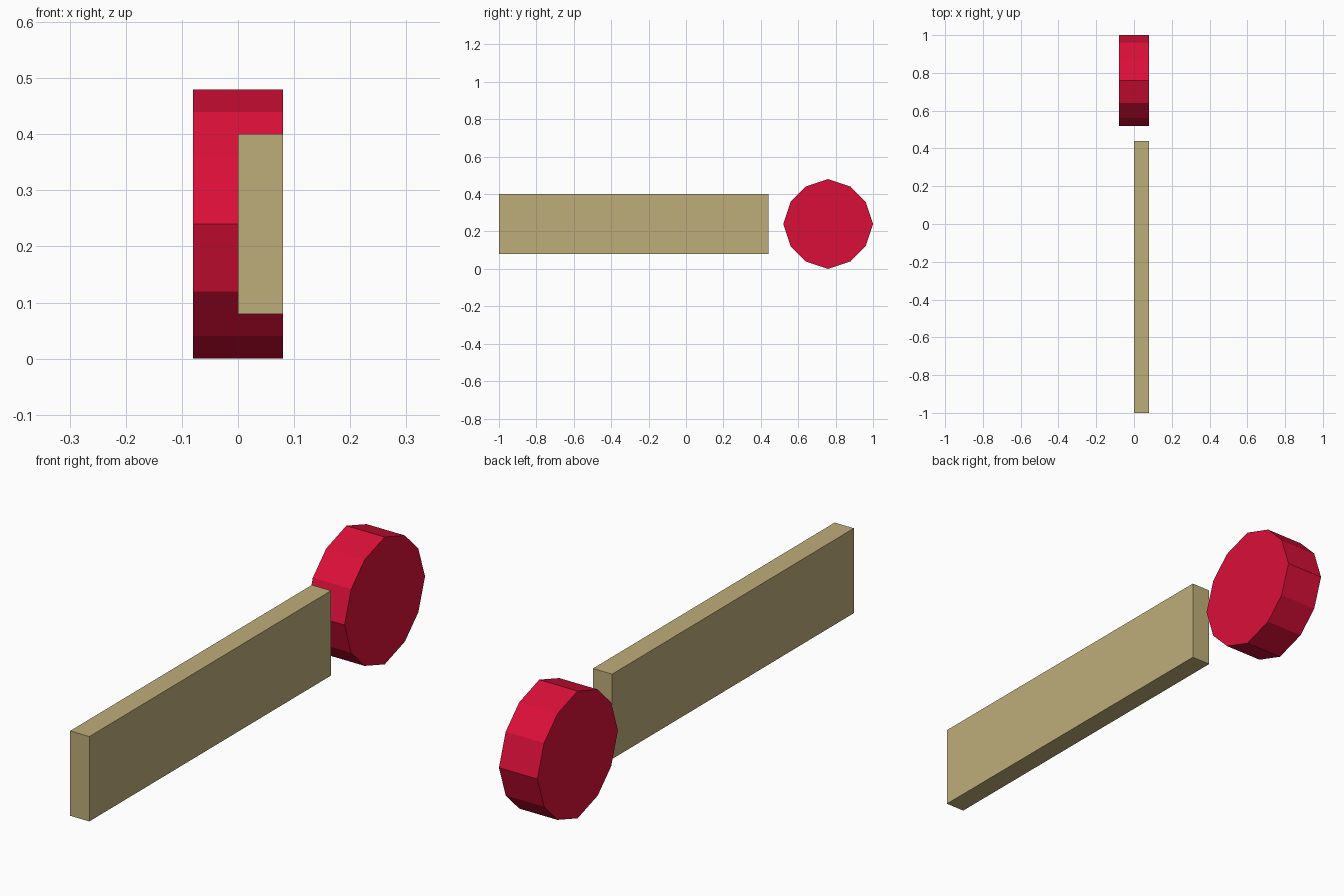
import bpy

if "Cube" in bpy.data.objects:
    bpy.data.objects.remove(bpy.data.objects["Cube"])


def material(name, rgb):
    mat = bpy.data.materials.new(name)
    lin = [((c / 255 + 0.055) / 1.055) ** 2.4 for c in rgb]
    mat.diffuse_color = (*lin, 1.0)
    mat.use_nodes = True
    mat.node_tree.nodes["Principled BSDF"].inputs["Base Color"].default_value = mat.diffuse_color
    return mat


def extrude_x(name, profile, x0, x1, mat):
    """Solid made by extruding a (y, z) outline from x0 to x1."""
    n = len(profile)
    verts = [(x, y, z) for x in (x0, x1) for y, z in profile]
    faces = [tuple(reversed(range(n))), tuple(range(n, 2 * n))]
    faces += [(i, (i + 1) % n, n + (i + 1) % n, n + i) for i in range(n)]
    mesh = bpy.data.meshes.new(name)
    mesh.from_pydata(verts, [], faces)
    mesh.materials.append(mat)
    obj = bpy.data.objects.new(name, mesh)
    bpy.context.collection.objects.link(obj)
    return obj


red = material("crimson", (218, 15, 56))
tan = material("tan", (191, 174, 122))

# Twelve-sided disc: one quarter outline turned four times
quarter = [(0.24, 0.0), (0.20, 0.12), (0.12, 0.20)]
outline = []
for _ in range(4):
    outline += quarter
    quarter = [(-z, y) for y, z in quarter]
extrude_x("disc", [(0.76 + y, 0.24 + z) for y, z in outline], -0.08, 0.08, red)

# Long flat board in front of the disc
board = [(-1.0, 0.08), (0.44, 0.08), (0.44, 0.40), (-1.0, 0.40)]
extrude_x("board", board, 0.0, 0.08, tan)
